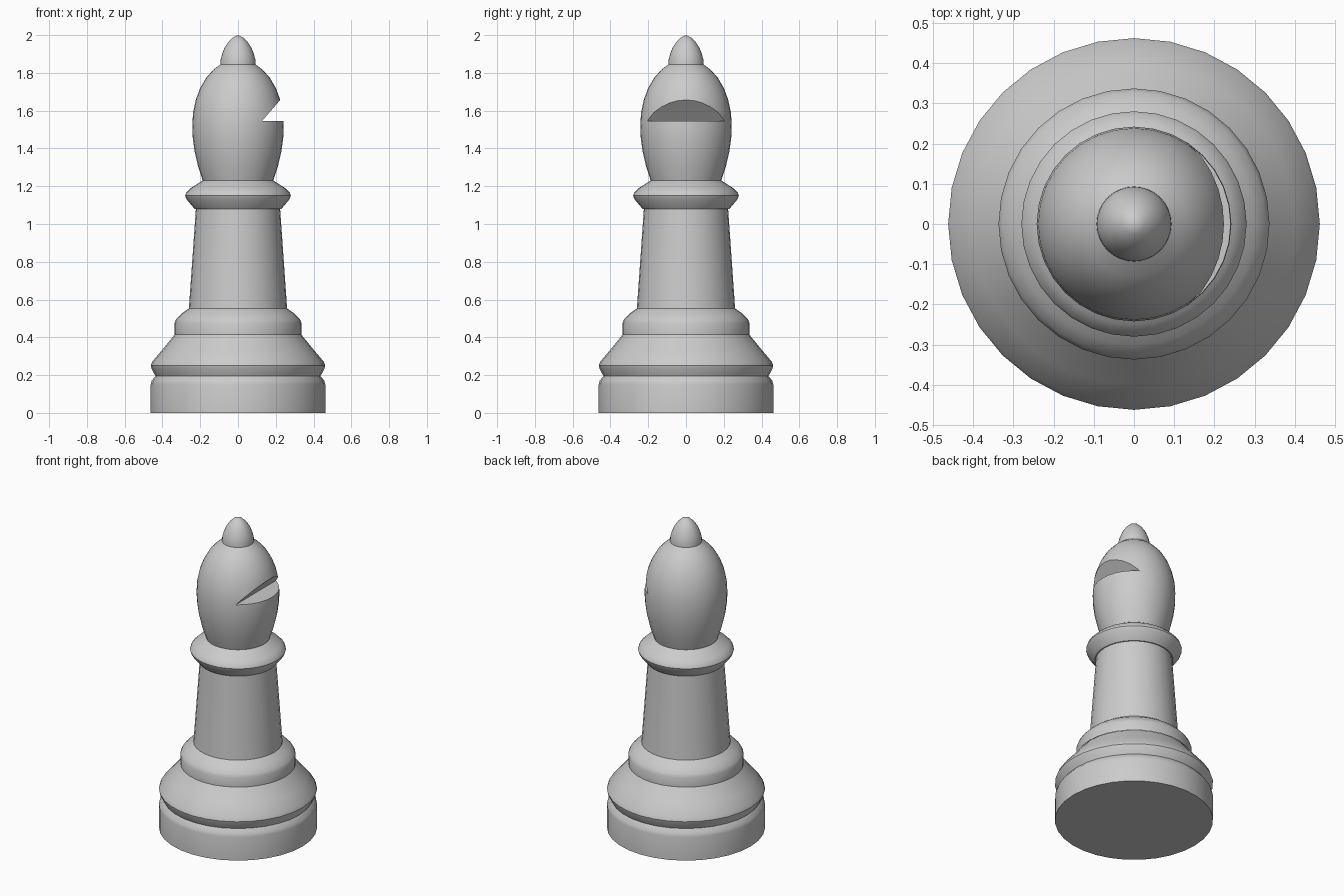
import bpy, bmesh, math

old = bpy.data.objects.get("Cube")
if old:
    bpy.data.objects.remove(old, do_unlink=True)

SIDES = 32

stone = bpy.data.materials.new("plain grey")
stone.use_nodes = True
grey = (0.6, 0.6, 0.6, 1)
stone.diffuse_color = grey
stone.node_tree.nodes["Principled BSDF"].inputs["Base Color"].default_value = grey


def add_object(name, bm):
    bmesh.ops.recalc_face_normals(bm, faces=bm.faces)
    mesh = bpy.data.meshes.new(name)
    bm.to_mesh(mesh)
    bm.free()
    mesh.materials.append(stone)
    obj = bpy.data.objects.new(name, mesh)
    bpy.context.collection.objects.link(obj)
    return obj


def turned(name, profile, cap_bottom=False, cap_top=False):
    """Turn a (radius, height) profile about the z axis."""
    bm = bmesh.new()
    rings = []
    for r, z in profile:
        if r == 0:
            rings.append([bm.verts.new((0, 0, z))] * SIDES)
        else:
            turns = [2 * math.pi * i / SIDES for i in range(SIDES)]
            rings.append([bm.verts.new((r * math.cos(a), r * math.sin(a), z)) for a in turns])
    for low, high in zip(rings, rings[1:]):
        for i in range(SIDES):
            j = (i + 1) % SIDES
            corners = dict.fromkeys((low[i], low[j], high[j], high[i]))
            bm.faces.new(list(corners))
    if cap_bottom:
        bm.faces.new(rings[0][::-1])
    if cap_top:
        bm.faces.new(rings[-1])
    return add_object(name, bm)


def smooth(obj, angle=30):
    bpy.ops.object.select_all(action="DESELECT")
    obj.select_set(True)
    bpy.context.view_layer.objects.active = obj
    bpy.ops.object.shade_smooth_by_angle(angle=math.radians(angle))


# Foot, flared skirt and rounded step
parts = [
    turned("base", [(0.462, 0), (0.462, 0.15), (0.457, 0.17), (0.437, 0.195)], cap_bottom=True),
    turned("skirt", [(0.437, 0.195), (0.458, 0.235), (0.462, 0.25), (0.455, 0.27),
                     (0.40, 0.335), (0.335, 0.415)]),
    turned("step", [(0.337, 0.415), (0.337, 0.475), (0.328, 0.495), (0.30, 0.525), (0.26, 0.553)]),
    # Tapered shaft and bevelled collar
    turned("shaft", [(0.26, 0.553), (0.223, 1.08)]),
    turned("collar", [(0.223, 1.08), (0.23, 1.08), (0.272, 1.13), (0.28, 1.15), (0.275, 1.165),
                      (0.25, 1.19), (0.187, 1.23)]),
    # Pointed knob on top
    turned("finial", [(0.093, 1.845), (0.092, 1.87), (0.084, 1.90), (0.07, 1.935),
                      (0.05, 1.965), (0.026, 1.988), (0, 2.0)]),
]

# Egg-shaped head
head = turned("head", [(0.187, 1.23), (0.21, 1.30), (0.23, 1.385), (0.24, 1.46), (0.242, 1.52),
                       (0.238, 1.59), (0.223, 1.66), (0.20, 1.72), (0.168, 1.775),
                       (0.13, 1.817), (0.09, 1.847)], cap_bottom=True, cap_top=True)
parts.append(head)

# Wedge cutter for the slit on the left side of the head
bm = bmesh.new()
ends = [[bm.verts.new((x, y, z)) for x, z in ((0.127, 1.545), (0.50, 1.545), (0.50, 1.977))]
        for y in (-0.5, 0.5)]
bm.faces.new(ends[0])
bm.faces.new(ends[1][::-1])
for i in range(3):
    j = (i + 1) % 3
    bm.faces.new((ends[0][i], ends[1][i], ends[1][j], ends[0][j]))
cutter = add_object("slit_cutter", bm)
cutter.hide_render = True

# Cut the slit, then drop the cutter
cut = head.modifiers.new("slit", "BOOLEAN")
cut.operation = "DIFFERENCE"
cut.solver = "EXACT"
cut.object = cutter
bpy.context.view_layer.objects.active = head
bpy.ops.object.modifier_apply(modifier=cut.name)
bpy.data.objects.remove(cutter, do_unlink=True)

for part in parts:
    smooth(part)
